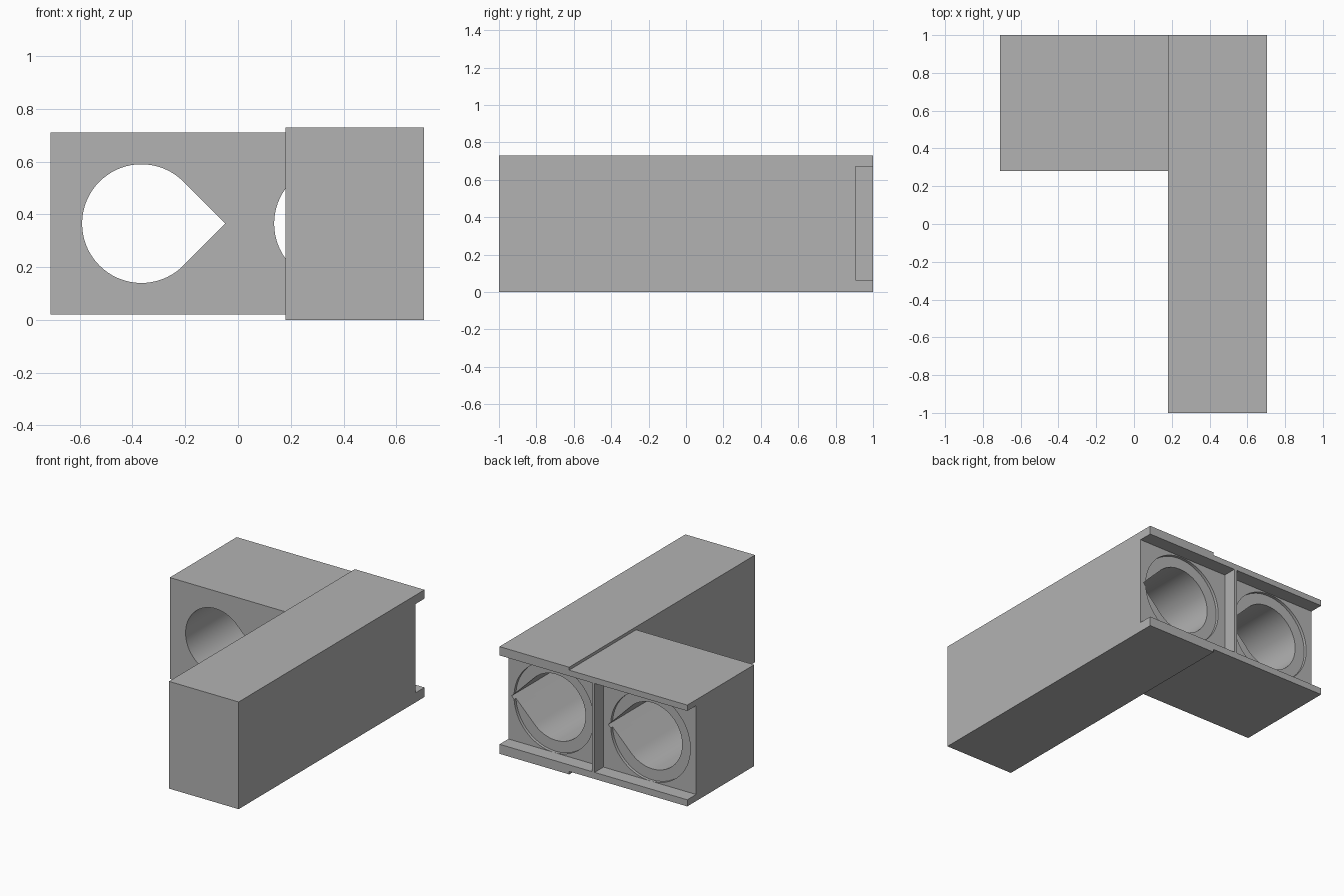
import bpy
import bmesh
from math import cos, sin, radians, sqrt

cube = bpy.data.objects.get("Cube")
if cube:
    bpy.data.objects.remove(cube, do_unlink=True)

grey = bpy.data.materials.new("plain grey")
grey.use_nodes = True
colour = (0.45, 0.45, 0.45, 1)
grey.diffuse_color = colour
grey.node_tree.nodes["Principled BSDF"].inputs["Base Color"].default_value = colour

BACK = 1.0
FLOOR = 0.905           # floor of the open channel in the back face
SHORT_FRONT = 0.28
HOLE_Z = 0.365
HOLE_R = 0.225
RING_R = 0.3
HOLE_XS = (-0.366, 0.362)


def prism(name, outline, y0, y1):
    """Extrude an outline in the x-z plane from y0 to y1."""
    bm = bmesh.new()
    face = bm.faces.new([bm.verts.new((x, y0, z)) for x, z in outline])
    moved = bmesh.ops.extrude_face_region(bm, geom=[face])["geom"]
    verts = [g for g in moved if isinstance(g, bmesh.types.BMVert)]
    bmesh.ops.translate(bm, verts=verts, vec=(0, y1 - y0, 0))
    bmesh.ops.recalc_face_normals(bm, faces=bm.faces)
    mesh = bpy.data.meshes.new(name)
    bm.to_mesh(mesh)
    bm.free()
    mesh.materials.append(grey)
    obj = bpy.data.objects.new(name, mesh)
    bpy.context.collection.objects.link(obj)
    return obj


def block(name, x0, x1, y0, y1, z0, z1):
    return prism(name, [(x0, z0), (x1, z0), (x1, z1), (x0, z1)], y0, y1)


def arc(cx, r, start, end, steps):
    angles = [radians(start + (end - start) * i / steps) for i in range(steps + 1)]
    return [(cx + r * cos(a), HOLE_Z + r * sin(a)) for a in angles]


def combine(target, tool, operation):
    """Apply a boolean and remove the tool object."""
    tool.hide_render = True
    mod = target.modifiers.new(operation.lower(), "BOOLEAN")
    mod.operation = operation
    mod.solver = "EXACT"
    mod.object = tool
    bpy.context.view_layer.objects.active = target
    bpy.ops.object.modifier_apply(modifier=mod.name)
    bpy.data.objects.remove(tool, do_unlink=True)


# L-shaped body: a long block and a slightly lower short block
body = block("body", 0.18, 0.705, -1, BACK, 0, 0.73)
combine(body, block("short_block", -0.71, 0.5, SHORT_FRONT, BACK, 0.02, 0.71), "UNION")

# Channel across the back, open at both ends
combine(body, block("channel_cutter", -1, 1, FLOOR, BACK + 0.1, 0.065, 0.67), "DIFFERENCE")

# Teardrop bores, each with a shallow round seat
for cx in HOLE_XS:
    seat = prism("seat_cutter", arc(cx, RING_R, 0, 354, 59), FLOOR - 0.02, FLOOR + 0.05)
    combine(body, seat, "DIFFERENCE")
    teardrop = arc(cx, HOLE_R, 45, 315, 54) + [(cx + HOLE_R * sqrt(2), HOLE_Z)]
    bore = prism("bore_cutter", teardrop, SHORT_FRONT - 0.003, BACK)
    combine(body, bore, "DIFFERENCE")

# Thin wall between the two seats
block("divider", -0.012, 0.008, FLOOR - 0.01, BACK, 0.06, 0.675)

# Smooth the bores and keep the block edges crisp
bpy.ops.object.select_all(action="DESELECT")
body.select_set(True)
bpy.context.view_layer.objects.active = body
bpy.ops.object.shade_smooth_by_angle(angle=radians(30))
